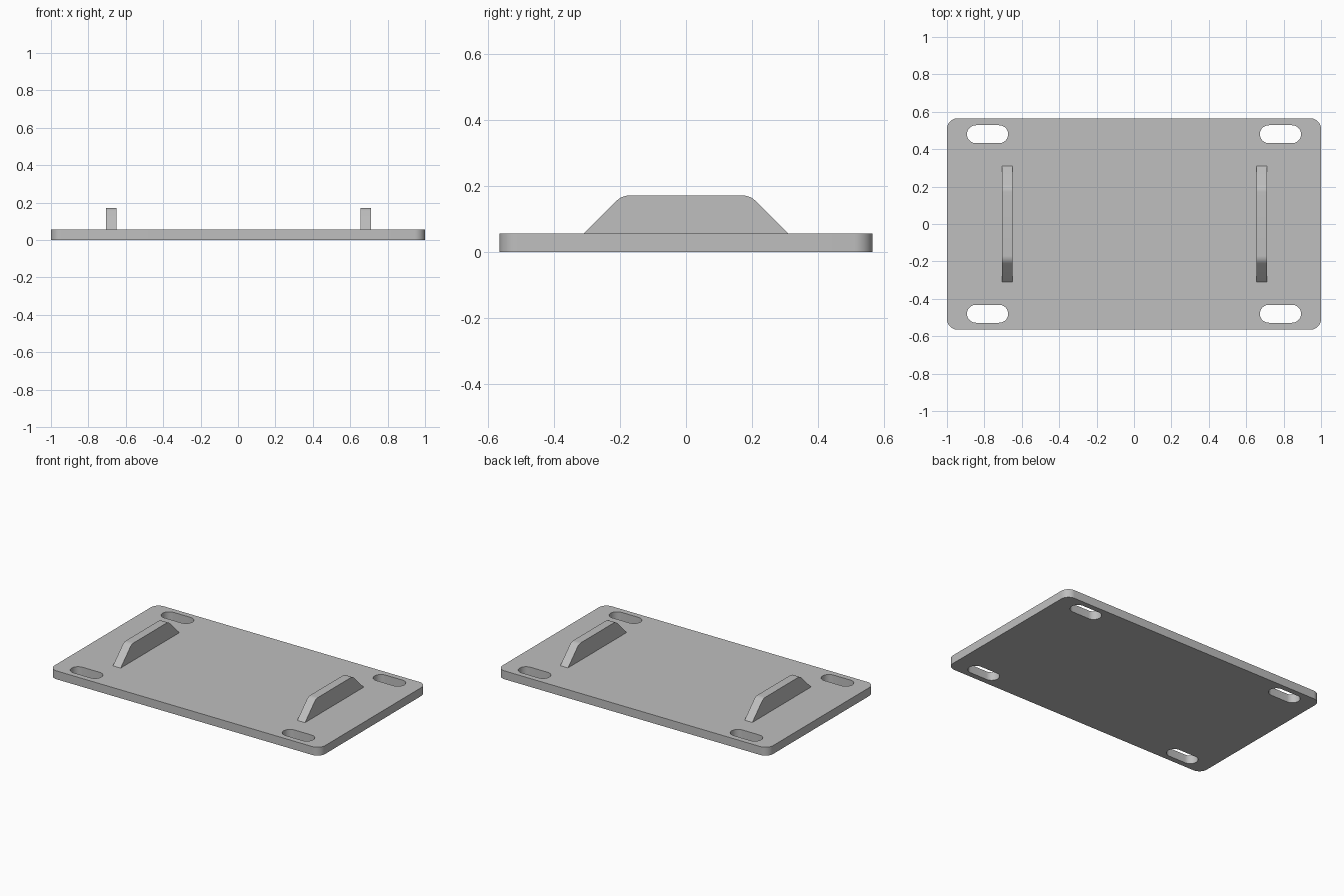
import bpy, bmesh, math
from mathutils import Vector, Matrix

cube = bpy.data.objects.get("Cube")
if cube:
    bpy.data.objects.remove(cube, do_unlink=True)

grey = bpy.data.materials.new("plain grey")
grey.use_nodes = True
colour = (0.52, 0.52, 0.52, 1)
grey.diffuse_color = colour
grey.node_tree.nodes["Principled BSDF"].inputs["Base Color"].default_value = colour

THICK, HALF_Y, CORNER = 0.056, 0.565, 0.057


def rounded_rect(cx, cy, hx, hy, r, steps=12):
    """Outline of a rectangle with round corners, anticlockwise."""
    points = []
    for quarter, (sx, sy) in enumerate([(1, 1), (-1, 1), (-1, -1), (1, -1)]):
        for i in range(steps + 1):
            a = (quarter + i / steps) * math.pi / 2
            p = Vector((cx + sx * (hx - r) + r * math.cos(a),
                        cy + sy * (hy - r) + r * math.sin(a), 0))
            if not points or (p - points[-1]).length > 1e-5:
                points.append(p)
    if (points[0] - points[-1]).length < 1e-5:
        points.pop()
    return points


def extruded(name, loops, depth, matrix=Matrix()):
    """Fill the loops (inner ones become holes), extrude and place."""
    bm = bmesh.new()
    edges = []
    for loop in loops:
        vs = [bm.verts.new(p) for p in loop]
        edges += [bm.edges.new((v, vs[i - 1])) for i, v in enumerate(vs)]
    if len(loops) == 1:
        bm.faces.new(list(bm.verts))
    else:
        bmesh.ops.triangle_fill(bm, use_beauty=True, edges=edges, normal=(0, 0, 1))
    result = bmesh.ops.extrude_face_region(bm, geom=bm.faces[:], use_keep_orig=True)
    top = [g for g in result["geom"] if isinstance(g, bmesh.types.BMVert)]
    bmesh.ops.translate(bm, verts=top, vec=(0, 0, depth))
    bmesh.ops.transform(bm, matrix=matrix, verts=bm.verts)
    bmesh.ops.recalc_face_normals(bm, faces=bm.faces)
    mesh = bpy.data.meshes.new(name)
    bm.to_mesh(mesh)
    bm.free()
    mesh.materials.append(grey)
    ob = bpy.data.objects.new(name, mesh)
    bpy.context.collection.objects.link(ob)
    bpy.ops.object.select_all(action="DESELECT")
    ob.select_set(True)
    bpy.context.view_layer.objects.active = ob
    bpy.ops.object.shade_smooth_by_angle(angle=math.radians(30))
    return ob


# Base plate with four mounting slots
slots = [rounded_rect(sx * 0.783, sy * 0.48, 0.11, 0.048, 0.048)
         for sx in (1, -1) for sy in (1, -1)]
extruded("base_plate", [rounded_rect(0, 0, 1, HALF_Y, CORNER)] + slots, THICK)

# Rib profile: sloped ends at 45 degrees, blended into the flat top
FOOT, TOP, BLEND = 0.31, 0.172, 0.057
sink = 0.02
flat = FOOT - (TOP - THICK) - BLEND * math.tan(math.pi / 8)
side = [Vector((FOOT, THICK - sink, 0)), Vector((FOOT, THICK, 0))]
for i in range(9):
    a = math.pi / 4 * (1 + i / 8)
    side.append(Vector((flat + BLEND * math.cos(a), TOP - BLEND + BLEND * math.sin(a), 0)))
profile = side + [Vector((-p.x, p.y, 0)) for p in reversed(side)]

# Two upright ribs; profile x, y, depth map to world y, z, x
turn = Matrix(((0, 0, 1, 0), (1, 0, 0, 0), (0, 1, 0, 0), (0, 0, 0, 1)))
for name, x in (("right_rib", -0.707), ("left_rib", 0.655)):
    extruded(name, [profile], 0.057, Matrix.Translation((x, 0, 0)) @ turn)
